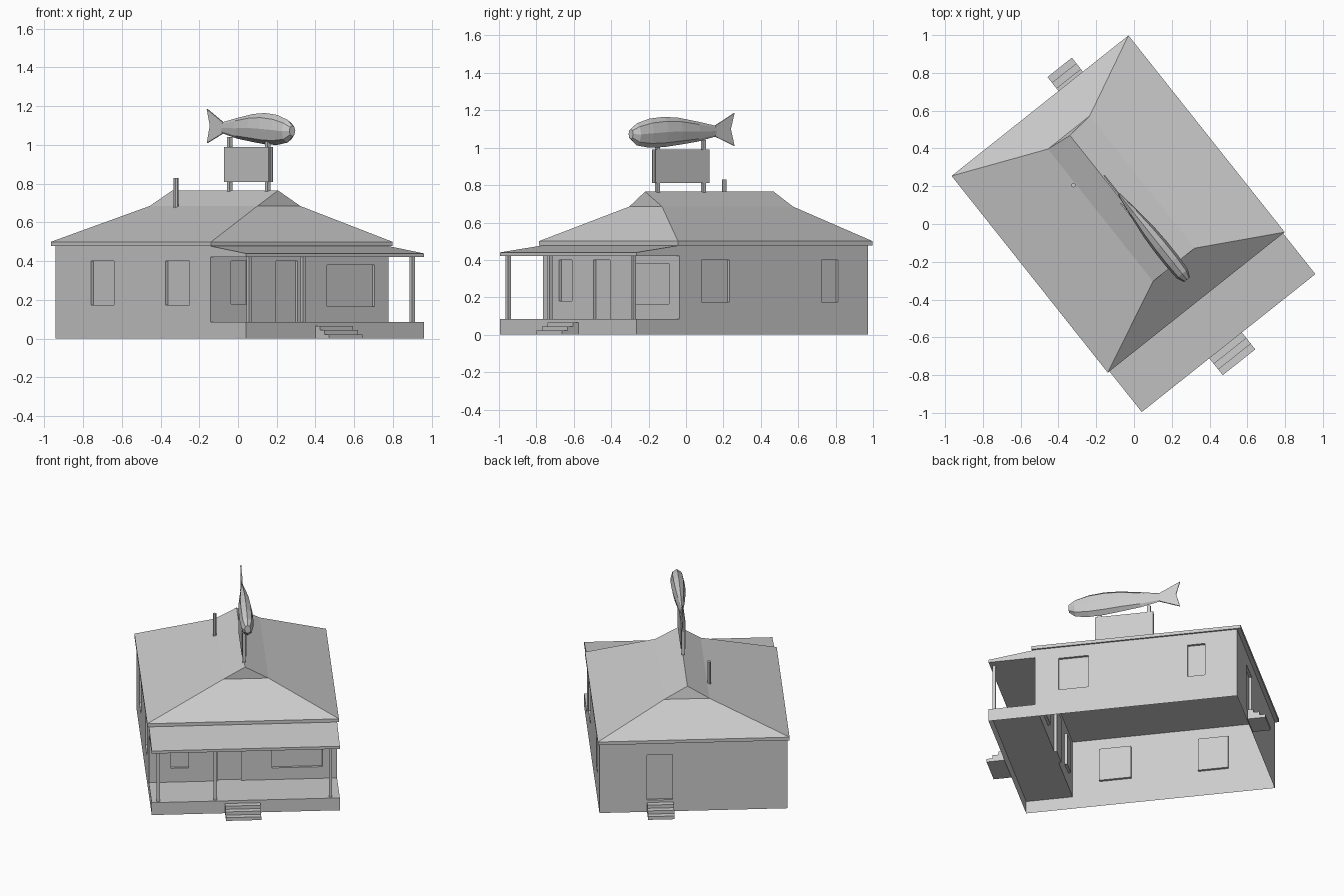
import bpy, bmesh, math
from mathutils import Matrix, Vector

cube = bpy.data.objects.get("Cube")
if cube:
    bpy.data.objects.remove(cube)

# One plain grey for the whole building
grey = bpy.data.materials.new("plain grey")
grey.use_nodes = True
grey.diffuse_color = (0.6, 0.6, 0.6, 1)
bsdf = next(n for n in grey.node_tree.nodes if n.type == 'BSDF_PRINCIPLED')
bsdf.inputs["Base Color"].default_value = (0.6, 0.6, 0.6, 1)

TURN = Matrix.Rotation(math.radians(38.46), 4, 'Z')
W, FRONT, BACK, PORCH = 0.587, -0.51, 0.775, -0.805
DECK, EAVE = 0.085, 0.478


def finish(name, bm, fix=True):
    if fix:
        bmesh.ops.recalc_face_normals(bm, faces=bm.faces)
    mesh = bpy.data.meshes.new(name)
    bm.to_mesh(mesh)
    bm.free()
    mesh.transform(TURN)
    mesh.materials.append(grey)
    obj = bpy.data.objects.new(name, mesh)
    bpy.context.scene.collection.objects.link(obj)
    return obj


def box(name, x0, x1, y0, y1, z0, z1):
    bm = bmesh.new()
    bmesh.ops.create_cube(bm, size=1)
    for v in bm.verts:
        v.co = ((x0 + x1) / 2 + v.co.x * (x1 - x0),
                (y0 + y1) / 2 + v.co.y * (y1 - y0),
                (z0 + z1) / 2 + v.co.z * (z1 - z0))
    return finish(name, bm)


def prism(name, section, x0, x1):
    """Extrude a (y, z) section along x."""
    bm = bmesh.new()
    face = bm.faces.new([bm.verts.new((x0, y, z)) for y, z in section])
    ext = bmesh.ops.extrude_face_region(bm, geom=[face], use_keep_orig=True)
    moved = [g for g in ext["geom"] if isinstance(g, bmesh.types.BMVert)]
    bmesh.ops.translate(bm, verts=moved, vec=(x1 - x0, 0, 0))
    return finish(name, bm)


def wall(name, origin, along, a0, a1, z0, openings):
    """Sheet wall with recessed openings (start, end, bottom, top)."""
    along, up, origin = Vector(along), Vector((0, 0, 1)), Vector(origin)
    aa = sorted({a0, a1, *[v for o in openings for v in o[:2]]})
    zz = sorted({z0, EAVE, *[v for o in openings for v in o[2:]]})
    bm = bmesh.new()
    grid = [[bm.verts.new(origin + along * a + up * z) for z in zz] for a in aa]
    cells = {}
    for i in range(len(aa) - 1):
        for j in range(len(zz) - 1):
            f = bm.faces.new((grid[i][j], grid[i + 1][j], grid[i + 1][j + 1], grid[i][j + 1]))
            cells[f] = ((aa[i] + aa[i + 1]) / 2, (zz[j] + zz[j + 1]) / 2)
    for s, e, b, t in openings:
        pane = [f for f, (a, z) in cells.items() if s < a < e and b < z < t]
        for f in pane:
            del cells[f]
        ext = bmesh.ops.extrude_face_region(bm, geom=pane)
        verts = [g for g in ext["geom"] if isinstance(g, bmesh.types.BMVert)]
        bmesh.ops.translate(bm, verts=verts, vec=along.cross(up) * -0.017)
        old = [f for f in pane if f.is_valid]
        if old:
            bmesh.ops.delete(bm, geom=old, context='FACES')
    return finish(name, bm, False)


# Walls with recessed windows and doors
wall("front_wall", (0, FRONT, 0), (1, 0, 0), -W, W, DECK,
     [(-0.45, -0.34, 0.18, 0.4), (-0.155, -0.012, DECK, 0.4), (0.18, 0.495, 0.165, 0.38)])
wall("left_wall", (W, 0, 0), (0, 1, 0), FRONT, BACK, 0,
     [(-0.36, -0.17, 0.175, 0.4), (0.46, 0.57, 0.175, 0.4)])
wall("back_wall", (0, BACK, 0), (-1, 0, 0), -W, W, 0, [(-0.29, -0.13, 0.08, 0.39)])
wall("right_wall", (-W, 0, 0), (0, -1, 0), -BACK, -FRONT, 0,
     [(-0.482, -0.29, 0.175, 0.4), (0.137, 0.338, 0.175, 0.4)])

# Porch deck with skirt, open underneath
bm = bmesh.new()
bmesh.ops.create_cube(bm, size=1)
for v in bm.verts:
    v.co = (v.co.x * 2 * W, PORCH if v.co.y < 0 else FRONT, DECK if v.co.z > 0 else 0)
open_faces = [f for f in bm.faces
              if f.calc_center_median().z < 0.01 or f.calc_center_median().y > FRONT - 0.01]
bmesh.ops.delete(bm, geom=open_faces, context='FACES')
finish("porch_deck", bm, False)

# Porch roof wedge and posts
prism("porch_roof", [(FRONT, EAVE), (PORCH, 0.44), (PORCH, 0.422), (FRONT, 0.422)], -W, W)
for i, x in enumerate((-0.545, -0.19, 0.53)):
    box(f"porch_post_{i + 1}", x - 0.01, x + 0.01, -0.79, -0.77, DECK, 0.425)


# Steps
def steps(name, x0, x1, edge, out):
    run = 0.038
    pts = [(edge, 0)]
    for i in range(3):
        z = 0.066 - i * 0.022
        pts += [(edge + out * run * i, z), (edge + out * run * (i + 1), z)]
    pts.append((edge + out * run * 3, 0))
    prism(name, pts, x0, x1)


steps("front_steps", -0.13, 0.09, PORCH, -1)
steps("back_steps", 0.125, 0.29, BACK + 0.005, 1)

# Hipped roof with small gables at the ridge
bm = bmesh.new()
RX, RF, RB = 0.598, -0.53, 0.8


def ring(x0, x1, y0, y1, z):
    return [bm.verts.new(p) for p in ((x0, y0, z), (x1, y0, z), (x1, y1, z), (x0, y1, z))]


low, eave = ring(-RX, RX, RF, RB, EAVE), ring(-RX, RX, RF, RB, 0.5)
neck = ring(-0.11, 0.172, -0.3, 0.594, 0.685)
bm.faces.new(low[::-1])
for a, b in ((low, eave), (eave, neck)):
    for i in range(4):
        j = (i + 1) % 4
        bm.faces.new((a[i], a[j], b[j], b[i]))
r0, r1 = bm.verts.new((0.026, -0.3, 0.765)), bm.verts.new((0.026, 0.578, 0.765))
bm.faces.new((neck[0], neck[1], r0))
bm.faces.new((neck[2], neck[3], r1))
bm.faces.new((neck[1], neck[2], r1, r0))
bm.faces.new((neck[3], neck[0], r0, r1))
finish("roof", bm)

# Roof pipe
bm = bmesh.new()
bmesh.ops.create_cone(bm, cap_ends=True, segments=8, radius1=0.012, radius2=0.012, depth=0.17,
                      matrix=Matrix.Translation((-0.123, 0.36, 0.745)))
finish("roof_pipe", bm)

# Rooftop sign: two posts between two boards
SX = 0.025
for n, y in (("front", -0.215), ("back", 0.1)):
    box(f"sign_post_{n}", SX - 0.009, SX + 0.009, y - 0.011, y + 0.011, 0.74, 1.04)
for n, s in (("left", 1), ("right", -1)):
    x = SX + s * 0.012
    box(f"sign_board_{n}", x - 0.003, x + 0.003, -0.24, 0.13, 0.81, 0.99)

# Faceted fish body: (y, top, bottom, half width)
stations = [(-0.405, 1.1, 1.045, 0.02), (-0.365, 1.13, 1.012, 0.038), (-0.28, 1.155, 1.0, 0.043),
            (-0.18, 1.165, 1.003, 0.043), (-0.08, 1.16, 1.015, 0.038), (0.05, 1.14, 1.032, 0.024),
            (0.175, 1.117, 1.06, 0.006)]
FX = 0.036
bm = bmesh.new()
rings = []
for y, top, bot, hw in stations:
    mid, h = (top + bot) / 2, (top - bot) / 2
    rings.append([bm.verts.new((FX + hw * math.sin(k * math.pi / 4), y,
                                mid + h * math.cos(k * math.pi / 4))) for k in range(8)])
for a, b in zip(rings, rings[1:]):
    for k in range(8):
        m = (k + 1) % 8
        bm.faces.new((a[k], a[m], b[m], b[k]))
bm.faces.new(rings[0])
bm.faces.new(rings[-1])
finish("fish_body", bm)

# Forked tail fin
prism("fish_tail", [(0.17, 1.118), (0.3, 1.185), (0.275, 1.1), (0.3, 1.01), (0.17, 1.06)],
      FX - 0.004, FX + 0.004)
